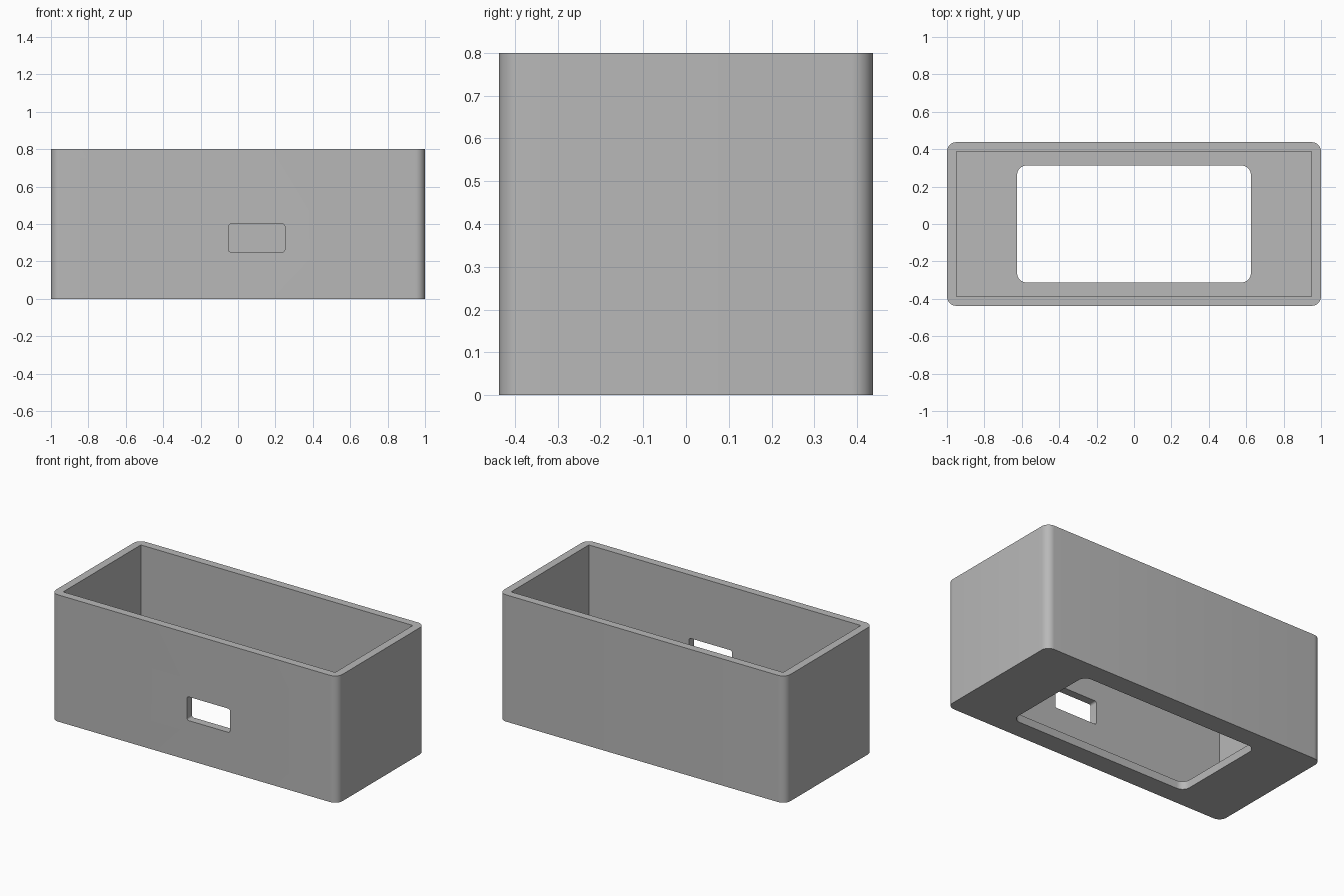
import bpy
import math
from mathutils import Matrix, Vector

if "Cube" in bpy.data.objects:
    bpy.data.objects.remove(bpy.data.objects["Cube"])

MM = 0.025                      # one design unit
LENGTH, DEPTH, HEIGHT, WALL = 80 * MM, 35 * MM, 32 * MM, 2 * MM

grey = bpy.data.materials.new("plain grey")
grey.use_nodes = True
colour = (0.48, 0.48, 0.48, 1)
grey.diffuse_color = colour
grey.node_tree.nodes["Principled BSDF"].inputs["Base Color"].default_value = colour


def rounded_outline(w, h, r, steps=8):
    """Counter-clockwise rectangle outline, with arcs at the corners."""
    pts = []
    for i, (sx, sy) in enumerate([(1, 1), (-1, 1), (-1, -1), (1, -1)]):
        centre = Vector((sx * (w / 2 - r), sy * (h / 2 - r), 0))
        if r == 0:
            pts.append(centre)
            continue
        for k in range(steps + 1):
            a = math.pi / 2 * (i + k / steps)
            pts.append(centre + Vector((r * math.cos(a), r * math.sin(a), 0)))
    return pts


def prism(name, w, h, r, z0, z1, transform=Matrix()):
    """Rounded rectangle extruded from z0 to z1, then transformed."""
    ring = rounded_outline(w, h, r)
    n = len(ring)
    verts = [transform @ (p + Vector((0, 0, z))) for z in (z0, z1) for p in ring]
    faces = [list(range(n))[::-1], list(range(n, 2 * n))]
    faces += [[i, (i + 1) % n, n + (i + 1) % n, n + i] for i in range(n)]
    mesh = bpy.data.meshes.new(name)
    mesh.from_pydata(verts, [], faces)
    mesh.materials.append(grey)
    obj = bpy.data.objects.new(name, mesh)
    bpy.context.collection.objects.link(obj)
    return obj


# Outer shell with rounded upright edges
box = prism("open_box", LENGTH, DEPTH, WALL, 0, HEIGHT)

# Cutters: square-cornered cavity, floor opening, front window
window_frame = Matrix.Translation((4 * MM, 0, 13 * MM)) @ Matrix.Rotation(math.pi / 2, 4, "X")
cutters = [
    prism("cavity_cutter", LENGTH - 2 * WALL, DEPTH - 2 * WALL, 0, WALL, HEIGHT + 0.1),
    prism("floor_opening_cutter", 50 * MM, 25 * MM, WALL, -0.1, 0.2),
    prism("window_cutter", 12 * MM, 6 * MM, 0.5 * MM, 0.25, 0.6, window_frame),
]

bpy.ops.object.select_all(action="DESELECT")
box.select_set(True)
bpy.context.view_layer.objects.active = box
for cutter in cutters:
    cutter.hide_render = True
    cut = box.modifiers.new(cutter.name, "BOOLEAN")
    cut.operation = "DIFFERENCE"
    cut.solver = "EXACT"
    cut.object = cutter
    bpy.ops.object.modifier_apply(modifier=cut.name)
    bpy.data.objects.remove(cutter)

bpy.ops.object.shade_smooth_by_angle(angle=math.radians(30))
